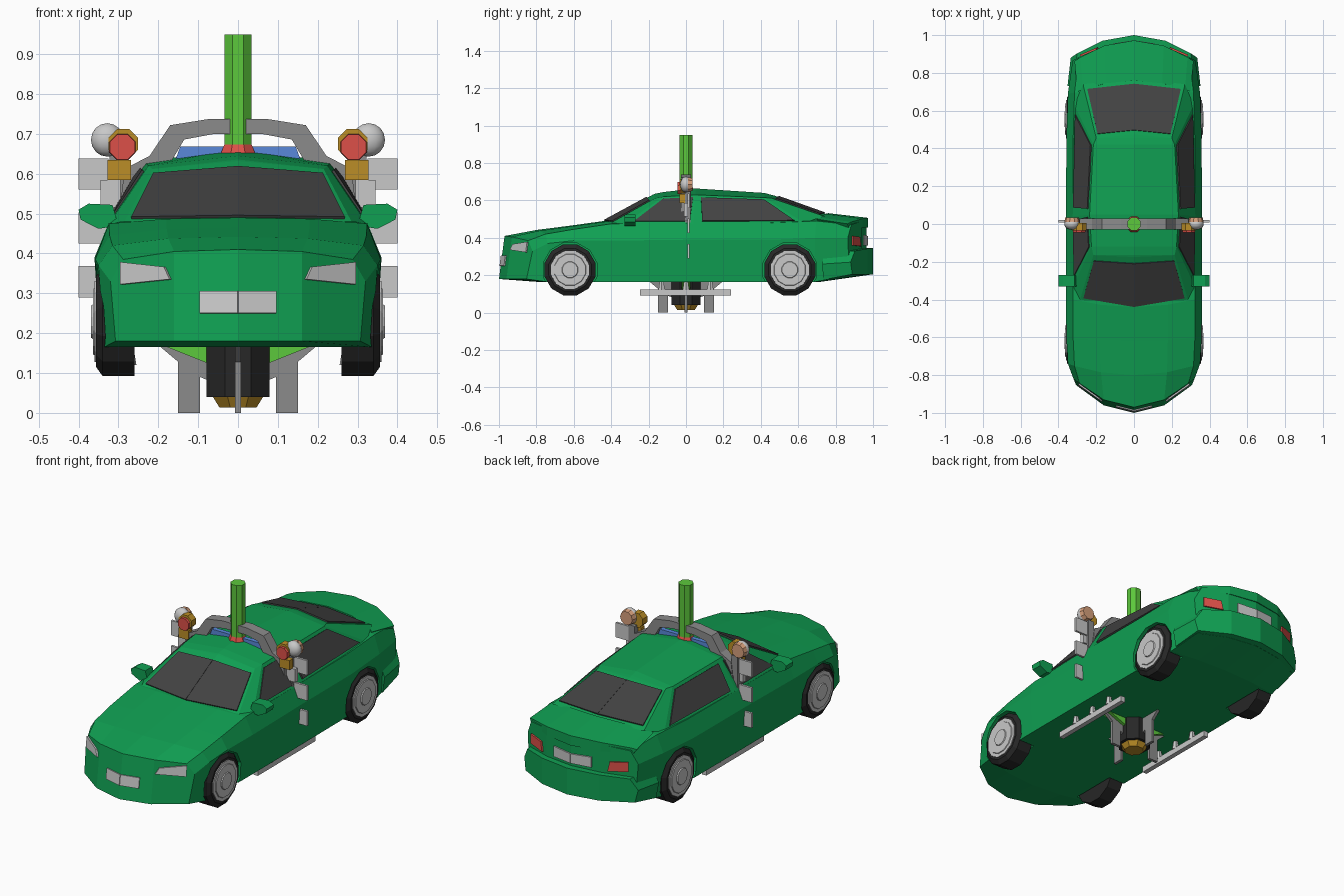
import bpy, bmesh, math
from mathutils import Vector, Matrix

if "Cube" in bpy.data.objects:
    bpy.data.objects.remove(bpy.data.objects["Cube"])


def material(name, rgb):
    m = bpy.data.materials.new(name)
    m.diffuse_color = (*rgb, 1)
    m.use_nodes = True
    m.node_tree.nodes["Principled BSDF"].inputs["Base Color"].default_value = m.diffuse_color
    return m


GREEN = material("car green", (0.005, 0.35, 0.085))
GLASS = material("dark glass", (0.055, 0.055, 0.055))
LIGHT = material("light grey", (0.58, 0.58, 0.58))
GREY = material("mid grey", (0.26, 0.26, 0.26))
BLACK = material("tyre black", (0.02, 0.02, 0.02))
RED = material("lamp red", (0.72, 0.08, 0.065))
LIME = material("bright green", (0.107, 0.58, 0.045))
BLUE = material("panel blue", (0.10, 0.25, 0.70))
ORANGE = material("amber", (0.50, 0.27, 0.02))
PEACH = material("peach", (0.68, 0.35, 0.20))


def finish(bm, name, mat, mirror=False):
    """Optionally mirror the mesh across x, weld the seam and link it."""
    if mirror:
        dup = bmesh.ops.duplicate(bm, geom=bm.verts[:] + bm.edges[:] + bm.faces[:])
        for v in dup["geom"]:
            if isinstance(v, bmesh.types.BMVert):
                v.co.x *= -1
    bmesh.ops.remove_doubles(bm, verts=bm.verts[:], dist=1e-4)
    bmesh.ops.recalc_face_normals(bm, faces=bm.faces[:])
    me = bpy.data.meshes.new(name)
    bm.to_mesh(me)
    bm.free()
    me.materials.append(mat)
    ob = bpy.data.objects.new(name, me)
    bpy.context.collection.objects.link(ob)
    return ob


def mesh(name, verts, faces, mat, mirror=False):
    bm = bmesh.new()
    vs = [bm.verts.new(v) for v in verts]
    for f in faces:
        bm.faces.new([vs[i] for i in f])
    return finish(bm, name, mat, mirror)


def box(name, lo, hi, mat, mirror=False):
    bm = bmesh.new()
    bmesh.ops.create_cube(bm, size=1)
    for v in bm.verts:
        v.co = [lo[i] if v.co[i] < 0 else hi[i] for i in range(3)]
    return finish(bm, name, mat, mirror)


def cone(name, a, b, r1, r2, mat, axis="Z", n=8, mirror=False):
    """Frustum from point a to point b along one axis."""
    a, b = Vector(a), Vector(b)
    rot = {"Z": Matrix(), "X": Matrix.Rotation(math.pi / 2, 4, "Y"),
           "Y": Matrix.Rotation(-math.pi / 2, 4, "X")}[axis]
    m = Matrix.Translation((a + b) / 2) @ rot @ Matrix.Rotation(math.pi / n, 4, "Z")
    bm = bmesh.new()
    bmesh.ops.create_cone(bm, cap_ends=True, segments=n, radius1=r1, radius2=r2,
                          depth=(b - a).length, matrix=m)
    return finish(bm, name, mat, mirror)


def slab(name, pts, y0, y1, mat, mirror=False, turn=0):
    """Extrude an xz outline along y, optionally turned about z."""
    n = len(pts)
    rot = Matrix.Rotation(turn, 3, "Z")
    verts = [rot @ Vector((x, y, z)) for y in (y0, y1) for x, z in pts]
    faces = [range(n), range(n, 2 * n)]
    faces += [(i, (i + 1) % n, n + (i + 1) % n, n + i) for i in range(n)]
    return mesh(name, verts, faces, mat, mirror)


def plate(name, corners, mat):
    """Thin mirrored plate lying on a four-cornered surface."""
    c = [Vector(p) for p in corners]
    nrm = (c[2] - c[0]).cross(c[3] - c[1]).normalized()
    if nrm.dot(sum(c, Vector()) / 4 - Vector((0, 0.1, 0.3))) < 0:
        nrm = -nrm
    verts = [p + nrm * d for d in (-0.002, 0.0065) for p in c]
    faces = [(0, 1, 2, 3), (4, 5, 6, 7)] + [(i, (i + 1) % 4, 4 + (i + 1) % 4, 4 + i) for i in range(4)]
    return mesh(name, verts, faces, mat, True)


def loft(name, stations, mat):
    """Stations: y, sweep, lean, half width, low z, wide z, shoulder z, top z."""
    verts, faces, n = [], [], 7
    for y, k, lean, w, zl, zm, ze, zt in stations:
        sec = [(0, zl), (.5, zl), (.96, zl), (1, zm), (.9, ze), (.5, zt - .2 * (zt - ze)), (0, zt)]
        verts += [(f * w, y + k * f * f + lean * (z - zl), z) for f, z in sec]
    for s in range(len(stations) - 1):
        faces += [(s * n + i, s * n + i + 1, s * n + n + i + 1, s * n + n + i) for i in range(n - 1)]
    for o in (0, len(verts) - n):
        faces += [(o, o + 1, o + 5, o + 6), (o + 1, o + 2, o + 3, o + 4, o + 5)]
    return mesh(name, verts, faces, mat, True)


# Lower body, rear bumper and boot spoiler
body = loft("car_body", [
    (-1.0, .16, .13, .32, .18, .33, .385, .41),
    (-.80, .06, 0, .35, .165, .37, .42, .442),
    (-.62, .02, 0, .358, .165, .385, .445, .465),
    (-.44, .05, 0, .36, .165, .385, .475, .49),
    (0, 0, 0, .36, .165, .39, .478, .49),
    (.45, 0, 0, .358, .165, .39, .48, .50),
    (.72, -.03, 0, .35, .165, .40, .49, .52),
    (.965, -.10, 0, .325, .20, .40, .47, .495)], GREEN)
loft("rear_bumper", [(.76, -.03, 0, .352, .175, .26, .33, .345),
                     (1.0, -.12, 0, .335, .205, .27, .33, .345)], GREEN)
loft("boot_spoiler", [(.76, -.06, 0, .30, .49, .50, .51, .532),
                      (.972, -.11, 0, .315, .455, .475, .485, .507)], GREEN)

# Wheels set in cut wheel wells
for end, y in (("front", -.62), ("rear", .555)):
    z = .229
    cutter = cone("well_cutter", (.25, y, z), (.5, y, z), .148, .148, GREEN, "X", 12, True)
    mod = body.modifiers.new("well", "BOOLEAN")
    mod.operation, mod.solver, mod.object = "DIFFERENCE", "EXACT", cutter
    bpy.context.view_layer.objects.active = body
    bpy.ops.object.modifier_apply(modifier=mod.name)
    bpy.data.objects.remove(cutter)
    for part, x0, x1, r1, r2, mat in (
            ("tyre", .26, .34, .141, .141, BLACK), ("tyre_shoulder", .34, .356, .141, .118, BLACK),
            ("rim", .30, .360, .11, .105, LIGHT), ("rim_dish", .355, .364, .09, .085, LIGHT),
            ("hub", .36, .369, .047, .042, LIGHT)):
        cone(f"{end}_{part}", (x0, y, z), (x1, y, z), r1, r2, mat, "X", 12, True)

# Cabin: belt ring, roof-edge ring and roof centre line
base = [(0, -.45, .483), (.285, -.40, .48), (.322, -.33, .475), (.326, .04, .475),
        (.315, .63, .48), (.27, .74, .515), (0, .77, .52)]
edge = [(0, -.175, .632), (.215, -.165, .612), (.225, -.12, .62), (.235, .05, .63),
        (.215, .42, .615), (.20, .455, .613), (0, .475, .625)]
crown = [(0, -.175, .632), (0, -.165, .636), (0, -.12, .645), (0, .05, .664),
         (0, .42, .64), (0, .455, .63), (0, .475, .625)]
quads = [(r * 7 + i, r * 7 + i + 1, r * 7 + i + 8, r * 7 + i + 7) for r in (0, 1) for i in range(6)]
quads[6], quads[11] = (7, 8, 15), (12, 13, 19)
mesh("cabin", base + edge + crown, quads, GREEN, True)


def window(name, i, u0, u1, v0, v1):
    def at(u, v):
        lo = Vector(base[i]).lerp(Vector(base[i + 1]), u)
        return lo.lerp(Vector(edge[i]).lerp(Vector(edge[i + 1]), u), v)
    plate(name, [at(u0, v0), at(u1, v0), at(u1, v1), at(u0, v1)], GLASS)


window("windscreen", 0, 0, .95, .05, .88)
window("front_side_window", 2, .10, .94, .08, .90)
window("rear_side_window", 3, .08, .94, .08, .90)
window("rear_window", 5, .06, 1, .10, .93)

# Lamps and blank number plates on nose and tail
nose = lambda x, z: (x, -.963 + .13 * (z - .18) + .70 * (x - .16), z)
tail = lambda x, z: (x, .942 - .43 * (x - .1625), z)
plate("headlight", [nose(.168, .335), nose(.292, .322), nose(.292, .378), nose(.183, .366)], LIGHT)
plate("tail_light", [tail(.19, .355), tail(.285, .36), tail(.285, .41), tail(.20, .405)], RED)
plate("front_plate", [(x, -1 + .13 * (z - .18) + .25 * x, z)
                      for x, z in ((0, .25), (.095, .25), (.095, .305), (0, .305))], LIGHT)
plate("rear_plate", [(x, .966 - .154 * x, z)
                     for x, z in ((0, .36), (.11, .36), (.11, .415), (0, .41))], LIGHT)

# Wing mirrors
slab("wing_mirror", [(.30, .47), (.35, .462), (.395, .485), (.40, .51), (.375, .525), (.315, .522)],
     -.33, -.27, GREEN, True)

# Post, beacon and blue panel above the roof
cone("post", (0, 0, .62), (0, 0, .95), .037, .037, LIME)
cone("beacon", (0, 0, .62), (0, 0, .69), .06, .03, RED)
slab("blue_panel", [(-.17, .60), (.17, .60), (.145, .668), (-.145, .668)], -.012, .012, BLUE)

# Grey arch over the roof with side columns
slab("arch", [(0, .738), (.07, .738), (.17, .722), (.222, .645), (.285, .612), (.30, .48),
              (.265, .48), (.25, .59), (.165, .635), (.135, .686), (.06, .70), (0, .70)],
     -.028, .028, GREY, True)
box("side_column", (.285, -.005, .44), (.322, .025, .65), GREY, True)
box("column_box", (.295, -.012, .515), (.345, .012, .585), LIGHT, True)
for i, z in enumerate((.29, .425, .56)):
    box(f"side_plate_{i}", (.325, .008, z), (.40, .020, z + .078), LIGHT, True)

# Lamp clusters: red to the front, pale dome with peach lens to the back
box("amber_base", (.268, -.035, .585), (.327, -.005, .635), ORANGE, True)
cone("amber_housing", (.288, -.034, .675), (.288, .005, .675), .040, .040, ORANGE, "Y", 8, True)
cone("red_lens", (.29, -.046, .667), (.29, -.03, .667), .034, .036, RED, "Y", 8, True)
bm = bmesh.new()
bmesh.ops.create_uvsphere(bm, u_segments=14, v_segments=8, radius=.042,
                          matrix=Matrix.Translation((.328, 0, .685)) @ Matrix.Diagonal((1, .75, 1, 1)))
for f in bm.faces:
    f.smooth = True
finish(bm, "pale_dome", LIGHT, True)
cone("peach_lens", (.328, .01, .685), (.328, .034, .685), .041, .036, PEACH, "Y", 10, True)

# Underside: core, foot, four fins, green braces and side rails
cone("core", (0, 0, .04), (0, 0, .20), .085, .085, BLACK)
cone("core_foot", (0, 0, .013), (0, 0, .04), .05, .068, ORANGE)
fin = [(.06, .17), (.20, .17), (.15, .128), (.15, 0), (.095, 0), (.095, .09), (.06, .075)]
for i in range(4):
    slab(f"fin_{i}", fin, -.008, .008, GREY, turn=i * math.pi / 2)
slab("green_brace", [(.07, .17), (.19, .17), (.07, .122)], -.025, .025, LIME, True)
box("side_rail", (.262, -.245, .092), (.288, .24, .123), LIGHT, True)
for i, y in enumerate((-.13, 0, .13)):
    cone(f"rail_stud_{i}", (.275, y, .12), (.275, y, .17), .02, .012, LIGHT, n=6, mirror=True)
